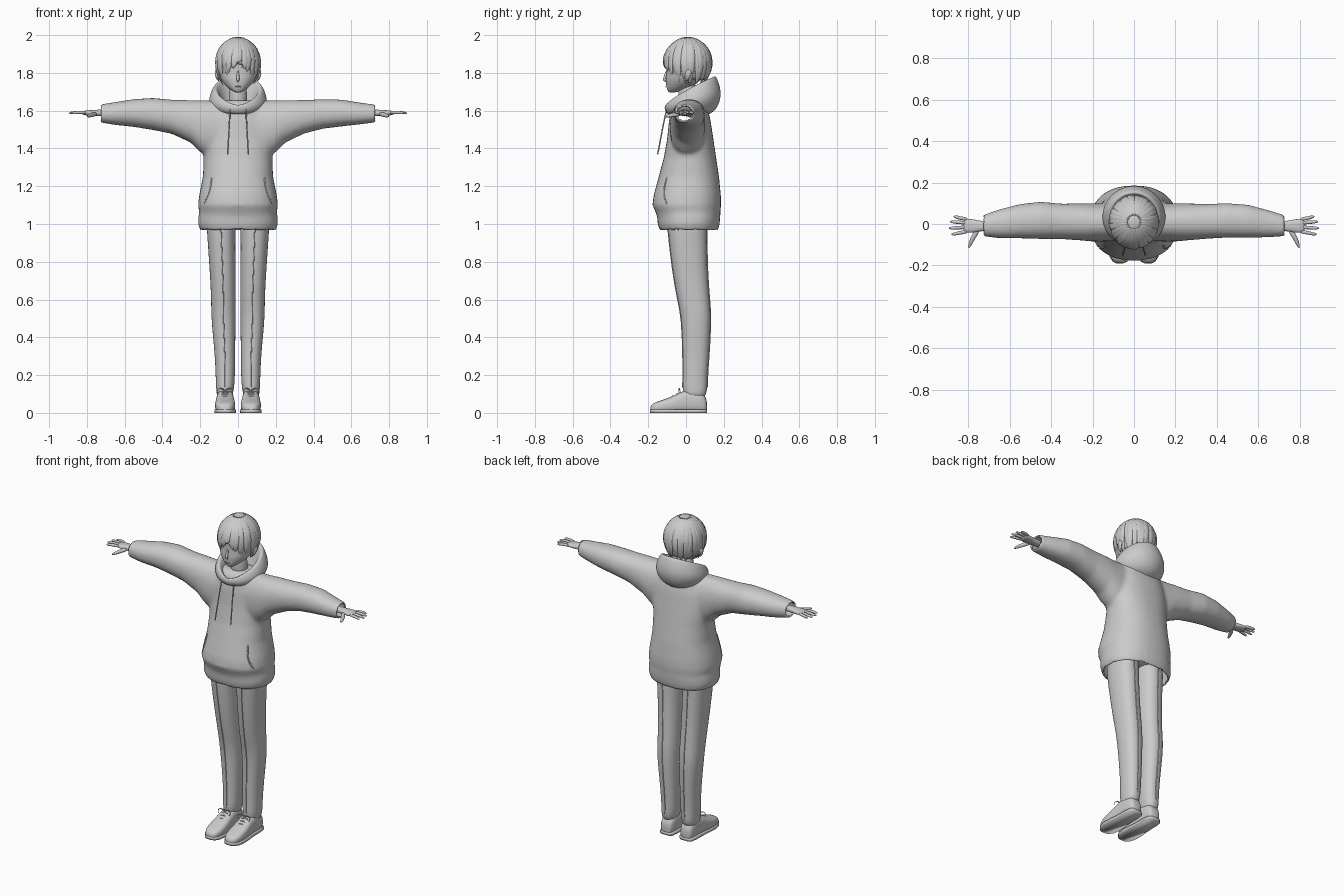
import bpy, bmesh, random
from math import sin, cos, pi, copysign
from mathutils import Vector
from mathutils.bvhtree import BVHTree

random.seed(4)
scene = bpy.context.scene
if "Cube" in bpy.data.objects:
    bpy.data.objects.remove(bpy.data.objects["Cube"])

clay = bpy.data.materials.new("light grey")
clay.use_nodes = True
clay.diffuse_color = (0.6, 0.6, 0.6, 1)
clay.node_tree.nodes["Principled BSDF"].inputs["Base Color"].default_value = clay.diffuse_color

X, Y, Z = Vector((1, 0, 0)), Vector((0, 1, 0)), Vector((0, 0, 1))


def ring(centre, u, v, ru, rv, n=16, power=2.0):
    """Superellipse cross-section spanned by u and v."""
    def bend(w):
        return copysign(abs(w) ** (2 / power), w)
    angles = [2 * pi * i / n for i in range(n)]
    return [Vector(centre) + u * ru * bend(cos(a)) + v * rv * bend(sin(a)) for a in angles]


def loft(bm, rings, caps=True):
    rows = [[bm.verts.new(p) for p in r] for r in rings]
    n = len(rows[0])
    for low, high in zip(rows, rows[1:]):
        for i in range(n):
            j = (i + 1) % n
            bm.faces.new((low[i], low[j], high[j], high[i]))
    if caps:
        bm.faces.new(rows[0])
        bm.faces.new(rows[-1])


def tube(bm, points, radii, flat=1.0, side=None, n=8):
    """Tapered tube through points; flat scales its thickness."""
    points = [Vector(p) for p in points]
    rings = []
    for i, p in enumerate(points):
        along = (points[min(i + 1, len(points) - 1)] - points[max(i - 1, 0)]).normalized()
        u = side or (Z if abs(along.z) < 0.8 else Y).cross(along).normalized()
        v = along.cross(u).normalized()
        rings.append(ring(p, u, v, radii[i], radii[i] * flat, n))
    loft(bm, rings)


def finish(bm, name, mirror=False, subdiv=1):
    bmesh.ops.recalc_face_normals(bm, faces=bm.faces)
    for f in bm.faces:
        f.smooth = True
    mesh = bpy.data.meshes.new(name)
    bm.to_mesh(mesh)
    bm.free()
    mesh.materials.append(clay)
    ob = bpy.data.objects.new(name, mesh)
    scene.collection.objects.link(ob)
    if mirror:
        ob.modifiers.new("mirror", "MIRROR").use_clip = False
    if subdiv:
        ob.modifiers.new("subdivision", "SUBSURF").levels = subdiv
        ob.modifiers["subdivision"].render_levels = subdiv
    return ob


# Hoodie: torso and sleeves fused into one cloth surface
bm = bmesh.new()
torso = [(.965, .2, -.14, .17), (1.0, .212, -.15, .178), (1.04, .21, -.153, .182),
         (1.06, .205, -.16, .182), (1.1, .212, -.178, .186), (1.15, .206, -.172, .185),
         (1.25, .186, -.145, .175), (1.35, .182, -.118, .16), (1.45, .19, -.1, .145),
         (1.55, .18, -.09, .13), (1.63, .15, -.075, .11), (1.655, .1, -.05, .08)]
loft(bm, [ring((0, (a + b) / 2, z), X, Y, rx, (b - a) / 2, 32, 2.3) for z, rx, a, b in torso])
sleeve = [(.05, 1.36, 1.645, -.08, .1), (.15, 1.35, 1.655, -.085, .1), (.2, 1.38, 1.655, -.085, .1),
          (.25, 1.43, 1.656, -.08, .1), (.35, 1.475, 1.66, -.075, .1), (.45, 1.5, 1.665, -.07, .105),
          (.55, 1.515, 1.66, -.068, .095), (.65, 1.525, 1.645, -.068, .07), (.73, 1.535, 1.635, -.062, .045)]
for s in (1, -1):
    rows = []
    for x, lo, hi, front, back in sleeve:
        fold = random.uniform(.94, 1.04) if x > .3 else 1
        rows.append(ring((s * x, (front + back) / 2, (lo + hi) / 2), Y, Z,
                         (back - front) / 2 * fold, (hi - lo) / 2 * fold, 24, 2.2))
    loft(bm, rows)
hoodie = finish(bm, "hoodie", subdiv=0)
remesh = hoodie.modifiers.new("fuse", "REMESH")
remesh.mode, remesh.voxel_size = "VOXEL", .011
soften = hoodie.modifiers.new("soften", "SMOOTH")
soften.factor, soften.iterations = .5, 7
baked = bpy.data.meshes.new_from_object(hoodie.evaluated_get(bpy.context.evaluated_depsgraph_get()))
hoodie.modifiers.clear()
bm = bmesh.new()
bm.from_mesh(baked)
cloth = BVHTree.FromBMesh(bm)
# open the hem and the cuffs
openings = [f for f in bm.faces
            if (f.normal.z < -.7 and f.calc_center_median().z < 1)
            or (abs(f.normal.x) > .7 and abs(f.calc_center_median().x) > .715)]
bmesh.ops.delete(bm, geom=openings, context="FACES")
for f in bm.faces:
    f.smooth = True
bm.to_mesh(hoodie.data)
bm.free()
thick = hoodie.modifiers.new("cloth thickness", "SOLIDIFY")
thick.thickness = .008


def on_cloth(x, z):
    return cloth.ray_cast(Vector((x, -1, z)), Y)[0] or Vector((x, -.1, z))


# Pocket openings and hem seam
bm = bmesh.new()
tube(bm, [on_cloth(.14 + .042 * t ** 2, 1.25 - .15 * t) for t in (0, .25, .5, .75, 1)], [.005] * 5)
finish(bm, "pocket_opening", mirror=True)

# Drawstrings
bm = bmesh.new()
tube(bm, [(.04, -.095, 1.64), (.046, -.12, 1.53), (.052, -.14, 1.42), (.055, -.152, 1.36)], [.004, .004, .004, .005])
finish(bm, "drawstring", mirror=True)


# Hood lying on the shoulders
def hood_ring(rx, front, back, zfront, zback, n=32):
    pts = []
    for i in range(n):
        a = 2 * pi * i / n
        k = (1 + sin(a)) / 2
        pts.append(Vector((rx * cos(a), front + (back - front) * k, zfront + (zback - zfront) * k ** .75)))
    return pts


bm = bmesh.new()
loft(bm, [hood_ring(*r) for r in (
    (.07, -.05, .08, 1.58, 1.62), (.09, -.08, .115, 1.605, 1.71), (.112, -.1, .145, 1.63, 1.785),
    (.13, -.11, .16, 1.63, 1.785), (.152, -.115, .184, 1.615, 1.72), (.155, -.112, .186, 1.6, 1.665),
    (.125, -.1, .16, 1.58, 1.6), (.08, -.06, .11, 1.58, 1.575))], caps=False)
finish(bm, "hood", subdiv=2)

# Neck and head
bm = bmesh.new()
loft(bm, [ring((0, .02 - t * .015, 1.56 + t * .2), X, Y, .052 - .005 * t, .052) for t in (0, .5, 1)])
finish(bm, "neck")
bm = bmesh.new()
skull = [(1.695, .014, -.09, -.06), (1.708, .038, -.1, -.01), (1.735, .07, -.106, .05),
         (1.77, .096, -.108, .085), (1.81, .108, -.102, .1), (1.86, .112, -.108, .115),
         (1.92, .1, -.095, .11), (1.965, .06, -.05, .08)]
loft(bm, [ring((0, (a + b) / 2, z), X, Y, rx, (b - a) / 2, 24, 2.15) for z, rx, a, b in skull])
finish(bm, "head", subdiv=2)
bm = bmesh.new()
tube(bm, [(0, -.1, 1.815), (0, -.112, 1.775), (0, -.118, 1.762), (0, -.104, 1.752)], [.005, .009, .009, .004])
finish(bm, "nose")
bm = bmesh.new()
tube(bm, [(-.02, -.105, 1.727), (0, -.109, 1.729), (.02, -.105, 1.727)], [.001, .003, .001])
finish(bm, "mouth")

# Eyes, brows and ears
bm = bmesh.new()
tube(bm, [(.022, -.1, 1.81), (.048, -.093, 1.817), (.078, -.073, 1.82)], [.004, .011, .004], side=Z, flat=.5)
finish(bm, "eye", mirror=True)
bm = bmesh.new()
tube(bm, [(.016, -.106, 1.828), (.05, -.099, 1.84), (.085, -.075, 1.845)], [.003, .005, .002])
finish(bm, "brow", mirror=True)
bm = bmesh.new()
tube(bm, [(.1, 0, 1.755), (.11, .005, 1.77), (.117, .014, 1.8), (.113, .012, 1.82)],
     [.006, .014, .022, .01], flat=.5, side=Y)
finish(bm, "ear", mirror=True)


# Hair: cap plus overlapping locks
def hair_point(a, s, drop=0, grow=1.0):
    mid, high = 1.86, .132
    end = 1.757 + .1 * max(0, -sin(a)) ** 3 - drop
    if s < .6:
        z, f = mid + high * cos(s / .6 * pi / 2), sin(s / .6 * pi / 2)
    else:
        z = mid - (mid - end) * (s - .6) / .4
        f = 1 - .35 * ((mid - z) / high) ** 2
    return Vector((.117 * f * grow * cos(a), .01 + .125 * f * grow * sin(a), z))


bm = bmesh.new()
loft(bm, [[hair_point(2 * pi * i / 40, s, .008 * (i % 2)) for i in range(40)]
          for s in (.04, .15, .3, .45, .6, .75, .9, 1)])
finish(bm, "hair_cap")
bm = bmesh.new()
for i in range(30):
    a = 2 * pi * i / 30
    drop, twist = random.uniform(0, .03), random.uniform(-.2, .2)
    steps = (.08, .3, .5, .7, .87, 1)
    path = [hair_point(a + twist * s * s, s, drop, random.uniform(1, 1.03)) for s in steps]
    tube(bm, path, [.006, .017, .021, .02, .013, .002], flat=.4, side=Vector((-sin(a), cos(a), 0)))
finish(bm, "hair_locks")

# Hands
bm = bmesh.new()
palm = [(.68, -.01, .026, .02), (.74, -.01, .024, .018), (.77, -.01, .033, .016), (.81, -.008, .036, .013), (.825, -.008, .032, .009)]
loft(bm, [ring((x, y, 1.588), Y, Z, ry, rz, 12, 2.4) for x, y, ry, rz in palm])
finish(bm, "palm", mirror=True)
bm = bmesh.new()
for y, tip, spread in ((-.036, .882, -.014), (-.015, .895, -.005), (.005, .89, .006), (.022, .872, .014)):
    tube(bm, [(.8, y, 1.59), (.845, y + spread / 2, 1.592), (tip - .01, y + spread, 1.588), (tip, y + spread, 1.586)],
         [.01, .0095, .008, .003])
tube(bm, [(.75, -.025, 1.583), (.775, -.06, 1.578), (.79, -.095, 1.572), (.798, -.118, 1.57)], [.013, .013, .01, .004])
finish(bm, "fingers", mirror=True)

# Trousers
legs = [(.07, .03, .112, -.005, .1), (.13, .022, .116, -.02, .115), (.17, .016, .118, -.015, .112),
        (.3, .015, .122, -.017, .122), (.5, .012, .143, -.022, .134), (.6, .011, .142, -.045, .125),
        (.75, .012, .15, -.072, .113), (.97, .014, .166, -.097, .11), (1.06, .01, .17, -.1, .115)]
bm = bmesh.new()
loft(bm, [ring(((l + r) / 2, (f + b) / 2, z), X, Y, (r - l) / 2, (b - f) / 2, 20, 2.3) for z, l, r, f, b in legs])
finish(bm, "trouser_leg", mirror=True, subdiv=2)
bm = bmesh.new()
tube(bm, [((l + r) / 2, f, z) for z, l, r, f, b in legs[1:]], [.003] * 8)
tube(bm, [((l + r) / 2, b, z) for z, l, r, f, b in legs[1:]], [.003] * 8)
finish(bm, "trouser_crease", mirror=True)
bm = bmesh.new()
loft(bm, [ring((0, .005, z), X, Y, .165, .1, 20, 2.5) for z in (1.02, 1.1, 1.15)])
finish(bm, "hips")

# Shoes with flat soles
bm = bmesh.new()
shoe = [(.112, .025, .06), (.1, .04, .1), (.06, .046, .125), (.02, .046, .125), (-.02, .048, .115),
        (-.07, .053, .088), (-.12, .055, .07), (-.16, .047, .058), (-.182, .032, .045), (-.19, .015, .03)]
rows = [ring((.068, y, h / 2), X, Z, w, h / 2, 20, 2.8) for y, w, h in shoe]
loft(bm, rows)
finish(bm, "shoe", mirror=True)
bm = bmesh.new()
outline = [(.068 + side * (w + .002), y) for side, part in ((1, shoe), (-1, shoe[::-1])) for y, w, h in part]
loft(bm, [[Vector((x, y, z)) for x, y in outline] for z in (0, .018)])
finish(bm, "shoe_sole", mirror=True, subdiv=0)

# Laces and bow
bm = bmesh.new()
for y, z in ((-.03, .113), (-.05, .102), (-.07, .091)):
    tube(bm, [(.042, y, z - .012), (.068, y, z + .003), (.094, y, z - .012)], [.004] * 3)
for s in (1, -1):
    tube(bm, [(.068, -.03, .118), (.068 + s * .025, -.04, .135), (.068 + s * .048, -.035, .12), (.068 + s * .035, -.045, .1)], [.004] * 4)
finish(bm, "laces", mirror=True)
